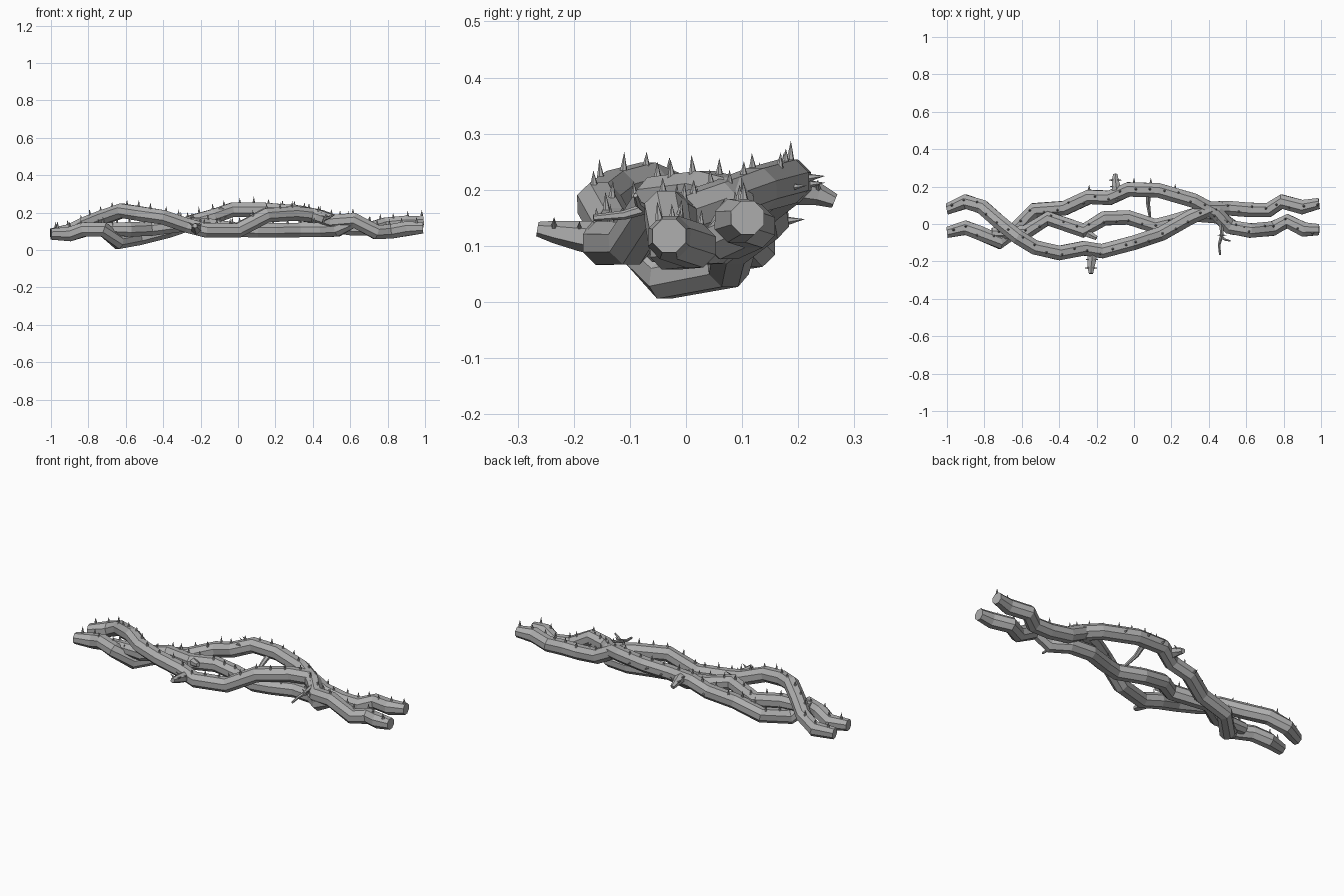
import bpy, bmesh, math, random
from mathutils import Vector

random.seed(4)
if "Cube" in bpy.data.objects:
    bpy.data.objects.remove(bpy.data.objects["Cube"], do_unlink=True)

grey = bpy.data.materials.new("vine grey")
grey.use_nodes = True
colour = (0.42, 0.42, 0.42, 1)
grey.diffuse_color = colour
grey.node_tree.nodes["Principled BSDF"].inputs["Base Color"].default_value = colour

UP = Vector((0, 0, 1))


def make_object(name, bm):
    bmesh.ops.recalc_face_normals(bm, faces=bm.faces)
    mesh = bpy.data.meshes.new(name)
    bm.to_mesh(mesh)
    bm.free()
    mesh.materials.append(grey)
    obj = bpy.data.objects.new(name, mesh)
    bpy.context.collection.objects.link(obj)
    return obj


def tube(name, points, radii, sides=8):
    """Faceted tube along a polyline, with flat caps."""
    pts = [Vector(p) for p in points]
    bm = bmesh.new()
    rings = []
    for i, p in enumerate(pts):
        ahead = pts[min(i + 1, len(pts) - 1)]
        behind = pts[max(i - 1, 0)]
        along = (ahead - behind).normalized()
        if i in (0, len(pts) - 1):
            along = (along + Vector((math.copysign(1, along.x), 0, 0)) * (sides == 8)).normalized()
        side = along.cross(UP).normalized()
        over = side.cross(along)
        ring = []
        for k in range(sides):
            a = math.tau * (k + 0.5) / sides
            ring.append(bm.verts.new(p + radii[i] * (side * math.cos(a) + over * math.sin(a))))
        rings.append(ring)
    for a, b in zip(rings, rings[1:]):
        for k in range(sides):
            n = (k + 1) % sides
            bm.faces.new((a[k], a[n], b[n], b[k]))
    bm.faces.new(rings[0])
    bm.faces.new(rings[-1])
    return make_object(name, bm)


def add_thorn(bm, base, direction, height, width=0.008, sides=6):
    direction = direction.normalized()
    u = direction.orthogonal().normalized()
    v = direction.cross(u)
    tip = bm.verts.new(base + direction * height)
    ring = [bm.verts.new(base - direction * 0.006
                         + width * (u * math.cos(math.tau * k / sides) + v * math.sin(math.tau * k / sides)))
            for k in range(sides)]
    for k in range(sides):
        bm.faces.new((ring[k], ring[(k + 1) % sides], tip))
    bm.faces.new(ring)


def thorns(name, points, radius, spacing):
    """Upright thorns scattered along the upper side of a vine."""
    pts = [Vector(p) for p in points]
    bm = bmesh.new()
    travelled, due = 0, spacing / 2
    for a, b in zip(pts, pts[1:]):
        length = (b - a).length
        along = (b - a).normalized()
        side = along.cross(UP).normalized()
        over = side.cross(along)
        while due < travelled + length:
            lean = random.uniform(-0.5, 0.5)
            out = side * math.sin(lean) + over * math.cos(lean)
            base = a + along * (due - travelled) + out * radius * 0.94
            add_thorn(bm, base, UP + out * 0.25, random.uniform(0.022, 0.034))
            due += spacing
        travelled += length
    make_object(name, bm)


# Three twisting vines
R = 0.042
vines = {
    "front_vine": [
        (-1, .08, .085), (-.9, .12, .1), (-.81, .09, .14), (-.72, .01, .175), (-.62, -.07, .21),
        (-.53, -.125, .195), (-.4, -.155, .175), (-.27, -.13, .13), (-.17, -.145, .105),
        (0, -.1, .105), (.15, -.05, .185), (.3, .035, .195), (.4, .08, .185), (.5, .085, .13),
        (.62, .075, .115), (.72, .075, .115), (.79, .12, .135), (.9, .09, .145), (.99, .11, .15)],
    "back_vine": [
        (-1, -.045, .085), (-.9, -.02, .085), (-.82, -.05, .11), (-.72, -.095, .11),
        (-.64, -.035, .044), (-.53, .075, .065), (-.37, .085, .105), (-.24, .145, .15),
        (-.13, .14, .18), (-.03, .185, .215), (.13, .18, .215), (.32, .125, .2), (.44, .06, .175),
        (.51, -.015, .15), (.62, -.035, .16), (.74, -.025, .095), (.82, .015, .1),
        (.91, -.03, .115), (.99, -.03, .118)],
    "middle_vine": [
        (-.76, -.05, .115), (-.58, -.045, .11), (-.46, .03, .115), (-.27, -.035, .14),
        (-.16, .03, .13), (-.03, .035, .11), (.11, -.01, .105), (.2, .01, .105),
        (.33, .05, .107), (.45, .04, .107), (.53, -.02, .11), (.62, -.03, .15)],
}
for name, path in vines.items():
    radii = [R] * len(path)
    radii[0] = radii[-1] = 0.032
    tube(name, path, radii)
    thorns(name + "_thorns", path, R, 0.075)

# Broken side branches and thin twigs: path, start radius, end radius
branches = {
    "back_stub": ([(-.09, .13, .195), (-.095, .2, .2), (-.1, .235, .192), (-.1, .265, .18)], .034, .013),
    "front_stub": ([(-.22, -.13, .11), (-.225, -.19, .118), (-.23, -.235, .125), (-.23, -.265, .13)], .034, .013),
    "middle_stub": ([(-.27, -.02, .14), (-.24, -.055, .15), (-.2, -.075, .155)], .03, .013),
    "hanging_twig": ([(.47, .11, .16), (.465, .02, .185), (.47, -.06, .17), (.455, -.11, .155), (.46, -.165, .15)], .015, .006),
    "twig_prong": ([(.465, -.07, .165), (.49, -.085, .175), (.515, -.09, .19)], .009, .004),
    "inner_twig": ([(.08, .18, .2), (.075, .11, .16), (.085, .04, .13)], .016, .008),
}
for name, (path, start, end) in branches.items():
    steps = len(path) - 1
    tube(name, path, [start + (end - start) * i / steps for i in range(steps + 1)], 6)

# Sideways thorns on the stubs and the twig
bm = bmesh.new()
for name, reach in (("back_stub", .022), ("front_stub", .022), ("hanging_twig", .006)):
    for p in branches[name][0][1:3]:
        for sx in (-1, 1):
            out = Vector((sx, 0, 0.7)).normalized()
            add_thorn(bm, Vector(p) + out * reach, out, 0.024, 0.006)
make_object("branch_thorns", bm)

# Outward thorns on the rear of the back vine
bm = bmesh.new()
for x, y, z in ((.0, .222, .21), (.09, .222, .222), (.22, .19, .205), (-.24, .186, .145)):
    add_thorn(bm, Vector((x, y, z)), Vector((0, 1, 0.1)), 0.026)
make_object("rear_thorns", bm)
